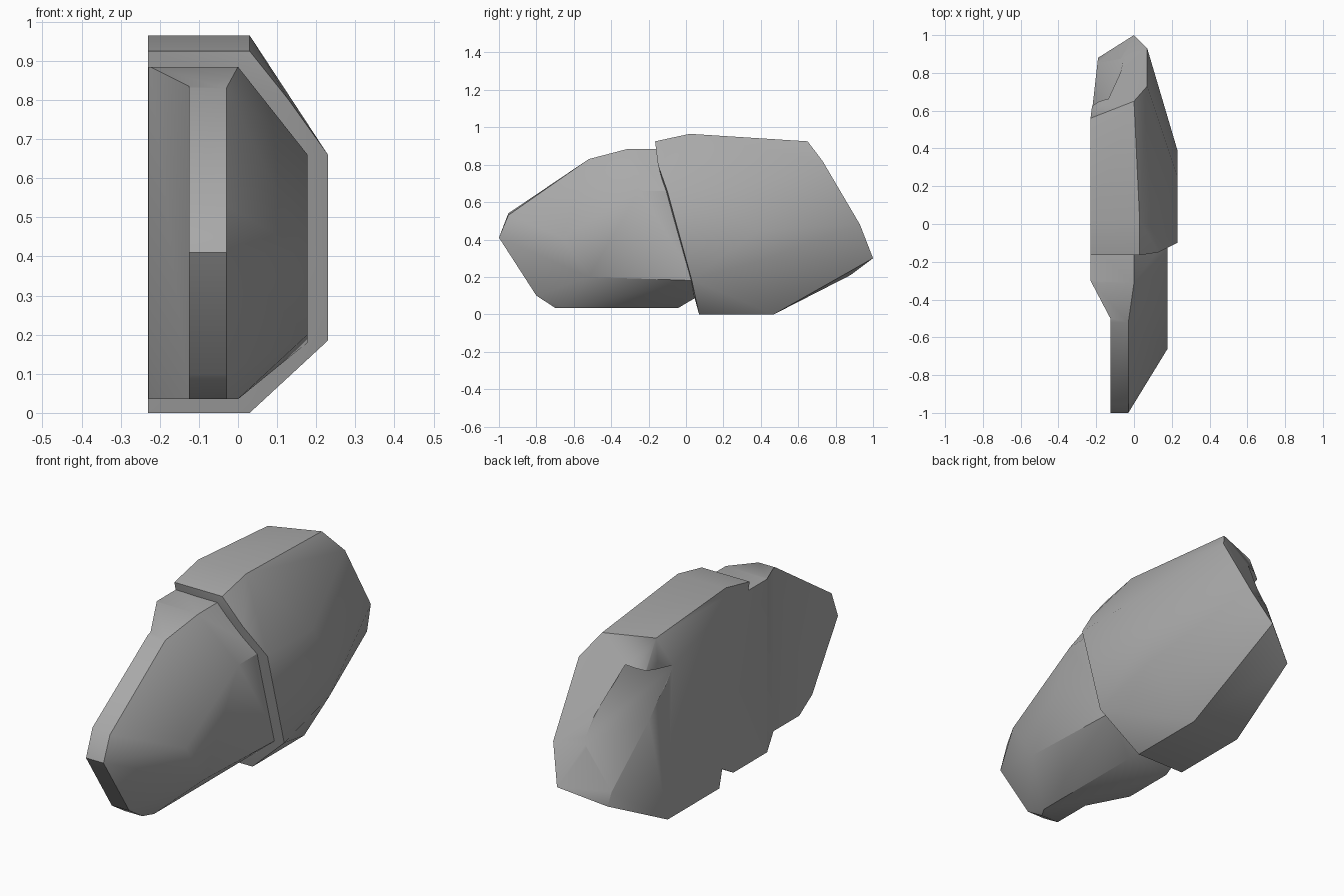
import bpy, bmesh, math

default_cube = bpy.data.objects.get("Cube")
if default_cube:
    bpy.data.objects.remove(default_cube, do_unlink=True)


def flat_material(name, value):
    material = bpy.data.materials.new(name)
    material.use_nodes = True
    colour = (value, value, value, 1)
    material.diffuse_color = colour
    material.node_tree.nodes["Principled BSDF"].inputs["Base Color"].default_value = colour
    return material


def layer(x, *outline):
    """Points of a side outline, all at one depth."""
    return [(x, y, z) for y, z in outline]


def faceted_solid(name, points, material):
    """Wrap the corner points in a closed faceted shell."""
    bm = bmesh.new()
    for point in points:
        bm.verts.new(point)
    result = bmesh.ops.convex_hull(bm, input=bm.verts)
    unused = [item for item in result["geom_interior"] if isinstance(item, bmesh.types.BMVert)]
    bmesh.ops.delete(bm, geom=unused, context='VERTS')
    bmesh.ops.dissolve_limit(bm, angle_limit=math.radians(1), verts=bm.verts, edges=bm.edges)
    bmesh.ops.recalc_face_normals(bm, faces=bm.faces)
    mesh = bpy.data.meshes.new(name)
    bm.to_mesh(mesh)
    bm.free()
    mesh.materials.append(material)
    solid = bpy.data.objects.new(name, mesh)
    bpy.context.collection.objects.link(solid)
    return solid


def carve(solid, cutter):
    """Subtract the cutter, then throw it away."""
    modifier = solid.modifiers.new("carve", 'BOOLEAN')
    modifier.operation = 'DIFFERENCE'
    modifier.solver = 'EXACT'
    modifier.object = cutter
    bpy.context.view_layer.objects.active = solid
    bpy.ops.object.modifier_apply(modifier=modifier.name)
    bpy.data.objects.remove(cutter, do_unlink=True)


def soften(solid):
    bpy.ops.object.select_all(action='DESELECT')
    solid.select_set(True)
    bpy.context.view_layer.objects.active = solid
    bpy.ops.object.shade_smooth_by_angle(angle=math.radians(38))


grey = flat_material("plain grey", 0.4)

# Rear shell: flat inner side, bevelled shoulder, outer plate and tail
inner_side = layer(-.23, (-.165, .925), (.02, .965), (.56, .925), (.47, 0), (.07, 0))
shoulder = layer(.03, (-.165, .925), (.02, .965), (.47, 0), (.07, 0))
outer_plate = layer(.23, (-.1, .66), (.25, .66), (.39, .45), (.38, .28), (.03, .185))
rim_corner = [(.13, -.15, .8)]
back_edge = [(0, .65, .925), (.07, .73, .82), (.07, .93, .48), (0, 1, .3)]
ledge_tip, tail_corner = (-.22, .62, .8), (-.19, .88, .21)
rear_shell = faceted_solid(
    "rear_shell",
    inner_side + shoulder + outer_plate + rim_corner + back_edge + [ledge_tip, tail_corner],
    grey)

# Undercut below the ledge at the back of the inner side
undercut = faceted_solid(
    "undercut_cutter",
    [(-.235, .42, .74), (-.3, .75, .8), (-.11, .65, .81), (-.05, .88, .5), (-.2, .9, .2)],
    grey)
carve(rear_shell, undercut)

# Front shell: narrow nose that widens towards the rear shell
nose_inner = layer(-.125, (-1, .41), (-.95, .54), (-.52, .83), (-.8, .1), (-.7, .035))
nose_ridge = layer(-.03, (-1, .41), (-.95, .53), (-.8, .1), (-.7, .035), (-.52, .83))
root_inner = layer(-.229, (-.31, .885), (-.12, .885), (-.04, .035), (.07, .1), (-.3, .035))
root_ridge = layer(0, (-.31, .885), (-.12, .885), (-.04, .035), (.07, .1), (-.65, .035))
outer_side = layer(.178, (-.66, .41), (-.52, .2), (-.25, .66), (-.07, .66), (.06, .18))
front_shell = faceted_solid(
    "front_shell", nose_inner + nose_ridge + root_inner + root_ridge + outer_side, grey)

# Step on the inner side behind the nose
step_plan = [(-.125, -1.2), (-.125, -.5), (-.23, -.3), (-.4, -.3), (-.4, -1.2)]
step = faceted_solid("step_cutter", [(x, y, z) for x, y in step_plan for z in (-.2, 1.2)], grey)
carve(front_shell, step)

for shell in (rear_shell, front_shell):
    soften(shell)
